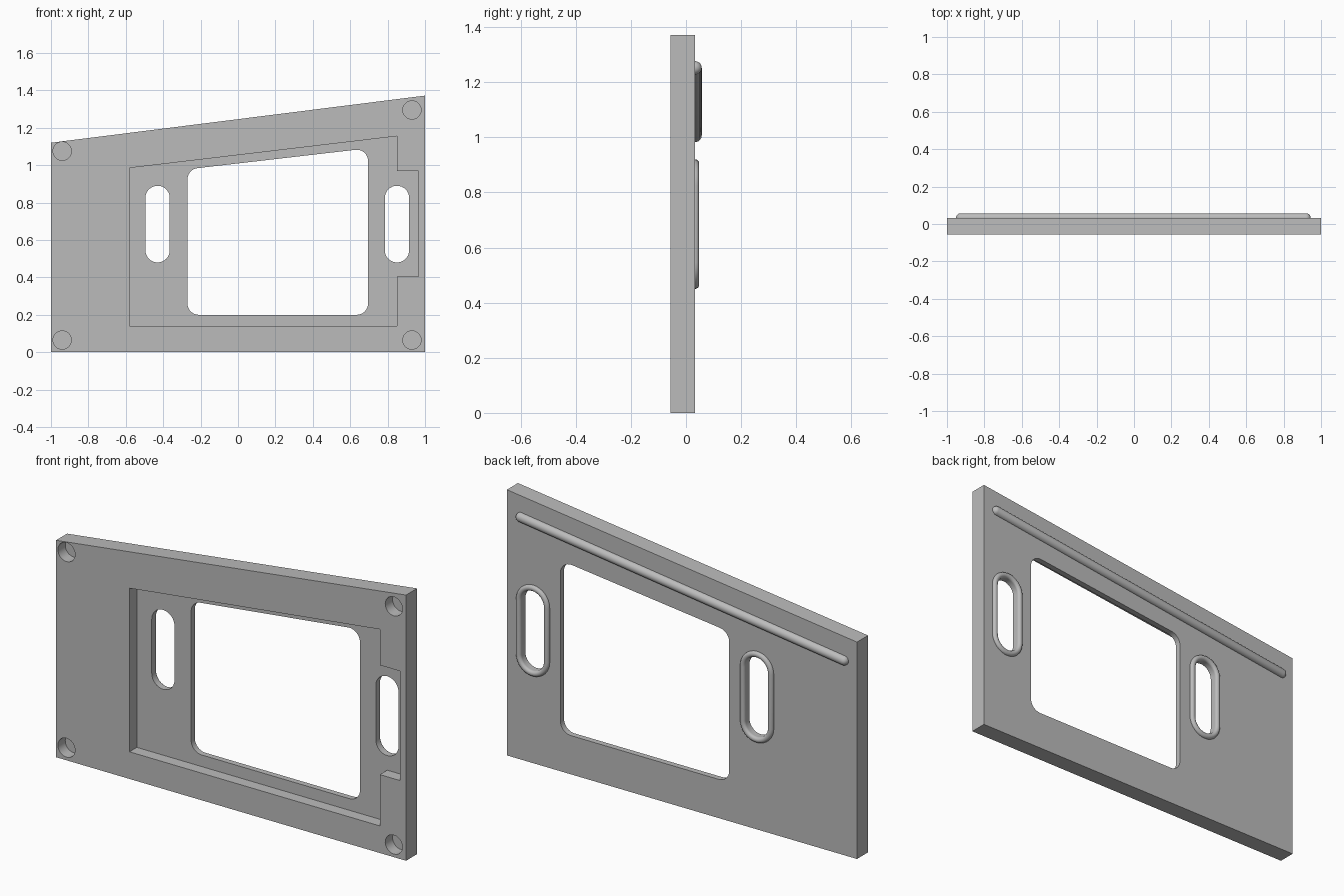
import bpy, bmesh
from math import sin, cos, pi
from mathutils import Vector, Matrix

cube = bpy.data.objects.get("Cube")
if cube:
    bpy.data.objects.remove(cube, do_unlink=True)

FRONT, BACK, FLOOR = -0.057, 0.033, 0.003

grey = bpy.data.materials.new("plain_grey")
grey.use_nodes = True
grey.diffuse_color = (0.5, 0.5, 0.5, 1)
grey.node_tree.nodes["Principled BSDF"].inputs["Base Color"].default_value = (0.5, 0.5, 0.5, 1)


def add_object(name, bm):
    bmesh.ops.recalc_face_normals(bm, faces=bm.faces)
    mesh = bpy.data.meshes.new(name)
    bm.to_mesh(mesh)
    bm.free()
    mesh.materials.append(grey)
    ob = bpy.data.objects.new(name, mesh)
    bpy.context.collection.objects.link(ob)
    return ob


def prism(name, outline, y0, y1):
    """Extrude an x-z outline from y0 to y1."""
    bm = bmesh.new()
    face = bm.faces.new([bm.verts.new((x, y0, z)) for x, z in outline])
    out = bmesh.ops.extrude_face_region(bm, geom=[face])["geom"]
    bmesh.ops.translate(bm, vec=(0, y1 - y0, 0),
                        verts=[g for g in out if isinstance(g, bmesh.types.BMVert)])
    return add_object(name, bm)


def rounded(points, r, steps=8):
    """Replace each corner of a convex outline with a fillet."""
    pts = [Vector(p) for p in points]
    out = []
    for i, p in enumerate(pts):
        a = (pts[i - 1] - p).normalized()
        b = (pts[(i + 1) % len(pts)] - p).normalized()
        half = a.angle(b) / 2
        centre = p + (a + b).normalized() * r / sin(half)
        reach = r * cos(half) / sin(half)
        u, v = p + a * reach - centre, p + b * reach - centre
        span = pi - 2 * half
        for k in range(steps + 1):
            t = k / steps
            out.append(centre + (u * sin((1 - t) * span) + v * sin(t * span)) / sin(span))
    return out


def stadium(x, z, r, half_len, steps=16):
    """Upright slot outline; zero length gives a circle."""
    out = []
    for side in (0, 1):
        for k in range(steps + 1):
            if half_len == 0 and k == steps:
                continue
            a = pi * (side + k / steps)
            out.append((x + r * cos(a), z + (1 - 2 * side) * half_len + r * sin(a)))
    return out


def smooth(ob):
    bpy.ops.object.select_all(action='DESELECT')
    ob.select_set(True)
    bpy.context.view_layer.objects.active = ob
    bpy.ops.object.shade_smooth_by_angle(angle=0.6)


# Plate with a sloping top edge
plate = prism("plate", [(-1, 0), (1, 0), (1, 1.372), (-1, 1.12)], FRONT, BACK)

# Front recess, window, grip slots and blind corner holes
slots = [(-0.43, 0.685), (0.85, 0.685)]
holes = [(-0.94, 0.065), (0.93, 0.065), (0.93, 1.295), (-0.94, 1.075)]
recess = [(-0.58, 0.14), (0.85, 0.14), (0.85, 0.405), (0.965, 0.405),
          (0.965, 0.97), (0.85, 0.97), (0.85, 1.155), (-0.58, 0.985)]
window = [(-0.27, 0.2), (0.695, 0.2), (0.695, 1.09), (-0.27, 0.978)]
cutters = [prism("recess_cutter", recess, -0.2, FLOOR),
           prism("window_cutter", rounded(window, 0.06), -0.2, 0.2)]
cutters += [prism("slot_cutter", stadium(x, z, 0.065, 0.14), -0.2, 0.2) for x, z in slots]
cutters += [prism("hole_cutter", stadium(x, z, 0.049, 0), -0.2, FLOOR) for x, z in holes]
for c in cutters:
    c.hide_render = True
    mod = plate.modifiers.new(c.name, 'BOOLEAN')
    mod.operation, mod.solver, mod.object = 'DIFFERENCE', 'EXACT', c
bpy.context.view_layer.update()
cut = bpy.data.meshes.new_from_object(plate.evaluated_get(bpy.context.evaluated_depsgraph_get()))
plate.modifiers.clear()
plate.data = cut
for c in cutters:
    bpy.data.objects.remove(c, do_unlink=True)
smooth(plate)

# Half-round rims behind the grip slots
for name, (x, z) in zip(("right_slot_rim", "left_slot_rim"), slots):
    bm = bmesh.new()
    path = stadium(x, z, 0.08, 0.14)
    rings = []
    for i, (px, pz) in enumerate(path):
        side = 1 if i < len(path) / 2 else -1
        out = Vector((px - x, 0, pz - z - side * 0.14)).normalized()
        rings.append([bm.verts.new(Vector((px, BACK, pz)) + 0.015 *
                      (out * cos(k * pi / 8) + Vector((0, sin(k * pi / 8), 0))))
                      for k in range(16)])
    for i, ring in enumerate(rings):
        prev = rings[i - 1]
        for k in range(16):
            bm.faces.new((prev[k - 1], prev[k], ring[k], ring[k - 1]))
    smooth(add_object(name, bm))

# Long rounded ridge along the back, parallel to the top edge
start, end = Vector((-0.927, BACK, 1.007)), Vector((0.92, BACK, 1.252))
axis = end - start
bm = bmesh.new()
bmesh.ops.create_uvsphere(bm, u_segments=24, v_segments=15, radius=0.0243)
for v in bm.verts:
    v.co.z += axis.length / 2 * (1 if v.co.z > 0 else -1)
turn = Vector((0, 0, 1)).rotation_difference(axis).to_matrix().to_4x4()
bmesh.ops.transform(bm, matrix=Matrix.Translation((start + end) / 2) @ turn, verts=bm.verts)
smooth(add_object("back_ridge", bm))
